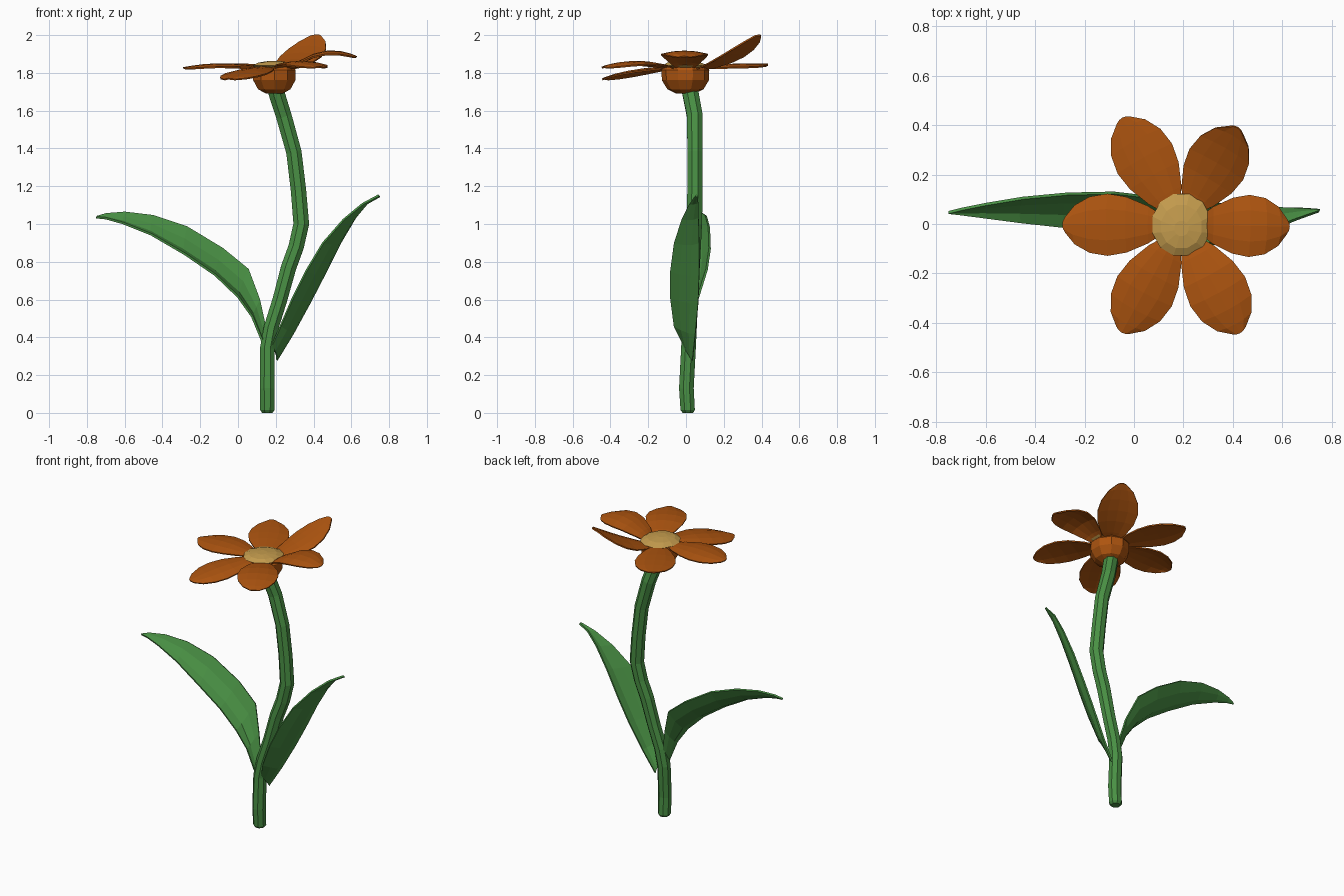
import bpy, bmesh, math
from mathutils import Vector

if "Cube" in bpy.data.objects:
    bpy.data.objects.remove(bpy.data.objects["Cube"])


def mat(name, col):
    m = bpy.data.materials.new(name)
    m.diffuse_color = (*col, 1)
    m.use_nodes = True
    m.node_tree.nodes["Principled BSDF"].inputs["Base Color"].default_value = m.diffuse_color
    return m


GREEN = mat("leaf green", (0.067, 0.28, 0.058))
ORANGE = mat("petal orange", (0.42, 0.09, 0.005))
YELLOW = mat("centre yellow", (0.55, 0.33, 0.075))
FX, FY = 0.192, -0.003   # flower axis


def loft(name, rows, material, closed=False, thick=0):
    """Skin rows of points; closed rows get end caps, open rows get thickness."""
    bm = bmesh.new()
    vr = [[bm.verts.new(p) for p in row] for row in rows]
    n = len(vr[0])
    for a, b in zip(vr, vr[1:]):
        for i in range(n if closed else n - 1):
            j = (i + 1) % n
            bm.faces.new((a[i], a[j], b[j], b[i]))
    if closed:
        bm.faces.new(vr[0])
        bm.faces.new(vr[-1])
    bmesh.ops.recalc_face_normals(bm, faces=bm.faces)
    me = bpy.data.meshes.new(name)
    bm.to_mesh(me)
    bm.free()
    me.materials.append(material)
    ob = bpy.data.objects.new(name, me)
    bpy.context.collection.objects.link(ob)
    if thick:
        s = ob.modifiers.new("thickness", 'SOLIDIFY')
        s.thickness = thick
        s.offset = 0
    return ob


# Stem: eight-sided tube along a bent path (x, y, z, radius)
path = [(.155, .010, 0.0, .030), (.155, .009, .015, .041), (.155, .002, .13, .042),
        (.155, .013, .34, .042), (.175, .018, .45, .042), (.222, .025, .60, .042),
        (.268, .032, .77, .044), (.308, .038, .88, .044), (.335, .043, 1.0, .045),
        (.320, .048, 1.18, .044), (.296, .048, 1.38, .044), (.243, .047, 1.57, .045),
        (.205, .024, 1.69, .046), (.195, .010, 1.75, .046)]
pts = [Vector(p[:3]) for p in path]
rows = []
for i, p in enumerate(pts):
    t = (pts[min(i + 1, len(pts) - 1)] - pts[max(i - 1, 0)]).normalized()
    if i < 2:
        t = Vector((0, 0, 1))
    u = Vector((0, 1, 0)).cross(t).normalized()
    v = t.cross(u)
    rows.append([p + path[i][3] * (u * math.cos(a) + v * math.sin(a))
                 for a in (math.tau * (k + .5) / 8 for k in range(8))])
loft("stem", rows, GREEN, closed=True)


# Leaves: edge pairs, with a shallow channel between them
def leaf(name, upper, lower, dip):
    rows = []
    for k, (a, b) in enumerate(zip(upper, lower)):
        a, b = Vector(a), Vector(b)
        w = (b - a).length
        d = Vector(dip) * w
        rows.append([a, a.lerp(b, .33) + d * .8, a.lerp(b, .7) + d, b])
    loft(name, rows, GREEN, thick=.012)


leaf("left_leaf",
     [(.165, .02, .37), (.115, .06, .60), (.055, .11, .76), (-.08, .126, .87), (-.27, .122, .985),
      (-.45, .105, 1.045), (-.60, .08, 1.063), (-.70, .06, 1.055), (-.75, .047, 1.04)],
     [(.145, -.01, .34), (.075, -.015, .51), (.0, -.02, .615), (-.12, -.02, .73), (-.28, -.015, .84),
      (-.46, .005, .945), (-.61, .025, 1.005), (-.70, .037, 1.03), (-.75, .043, 1.035)],
     (-.07, .07, -.1))
leaf("right_leaf",
     [(.18, -.01, .36), (.225, -.06, .46), (.29, -.08, .61), (.36, -.08, .75), (.45, -.06, .90),
      (.56, -.02, 1.025), (.66, .02, 1.107), (.745, .05, 1.152)],
     [(.205, .035, .28), (.29, .05, .42), (.38, .065, .585), (.455, .07, .73), (.54, .07, .90),
      (.62, .067, 1.035), (.685, .065, 1.115), (.75, .06, 1.148)],
     (.09, 0, -.06))


# Flower cup and centre: turned profiles (radius, z, y shift)
def turned(name, profile, material, sides=10):
    rows = [[(FX + r * math.cos(a), FY + s + r * 1.06 * math.sin(a), z)
             for a in (math.tau * (k + .5) / sides for k in range(sides))]
            for r, z, s in profile]
    return loft(name, rows, material, closed=True)


turned("flower_cup", [(.045, 1.69, 0), (.09, 1.713, 0), (.118, 1.762, 0),
                      (.119, 1.815, 0), (.105, 1.835, 0)], ORANGE)
turned("flower_centre", [(.10, 1.825, 0), (.122, 1.838, 0), (.085, 1.855, -.008),
                         (.03, 1.863, -.015)], YELLOW, 12)

# Petals: name, angle, length, heights at base / middle / tip
petals = [("right_petal", -1, .437, 1.83, 1.912, 1.885),
          ("back_right_petal", 60, .455, 1.825, 1.895, 2.0),
          ("back_left_petal", 119, .495, 1.83, 1.845, 1.845),
          ("left_petal", 180, .482, 1.83, 1.847, 1.826),
          ("front_left_petal", 241, .498, 1.83, 1.815, 1.768),
          ("front_right_petal", 298.5, .498, 1.83, 1.86, 1.83)]
outline = [(0, .045), (.12, .075), (.35, .112), (.55, .125), (.74, .113), (.9, .078), (1, .03)]
for name, ang, length, z0, z1, z2 in petals:
    d = Vector((math.cos(math.radians(ang)), math.sin(math.radians(ang)), 0))
    side = Vector((-d.y, d.x, 0))
    rows = []
    for t, w in outline:
        z = z0 * (1 - t) * (1 - 2 * t) + z1 * 4 * t * (1 - t) + z2 * t * (2 * t - 1)
        c = Vector((FX, FY, z)) + d * (.09 + (length - .09) * t)
        # gently arched across, with a rounded outer edge
        rows.append([c + side * w * s - Vector((0, 0, .14 * w * s * s)) - d * .012 * t * s * s
                     for s in (-1, -.5, 0, .5, 1)])
    loft(name, rows, ORANGE, thick=.008)
